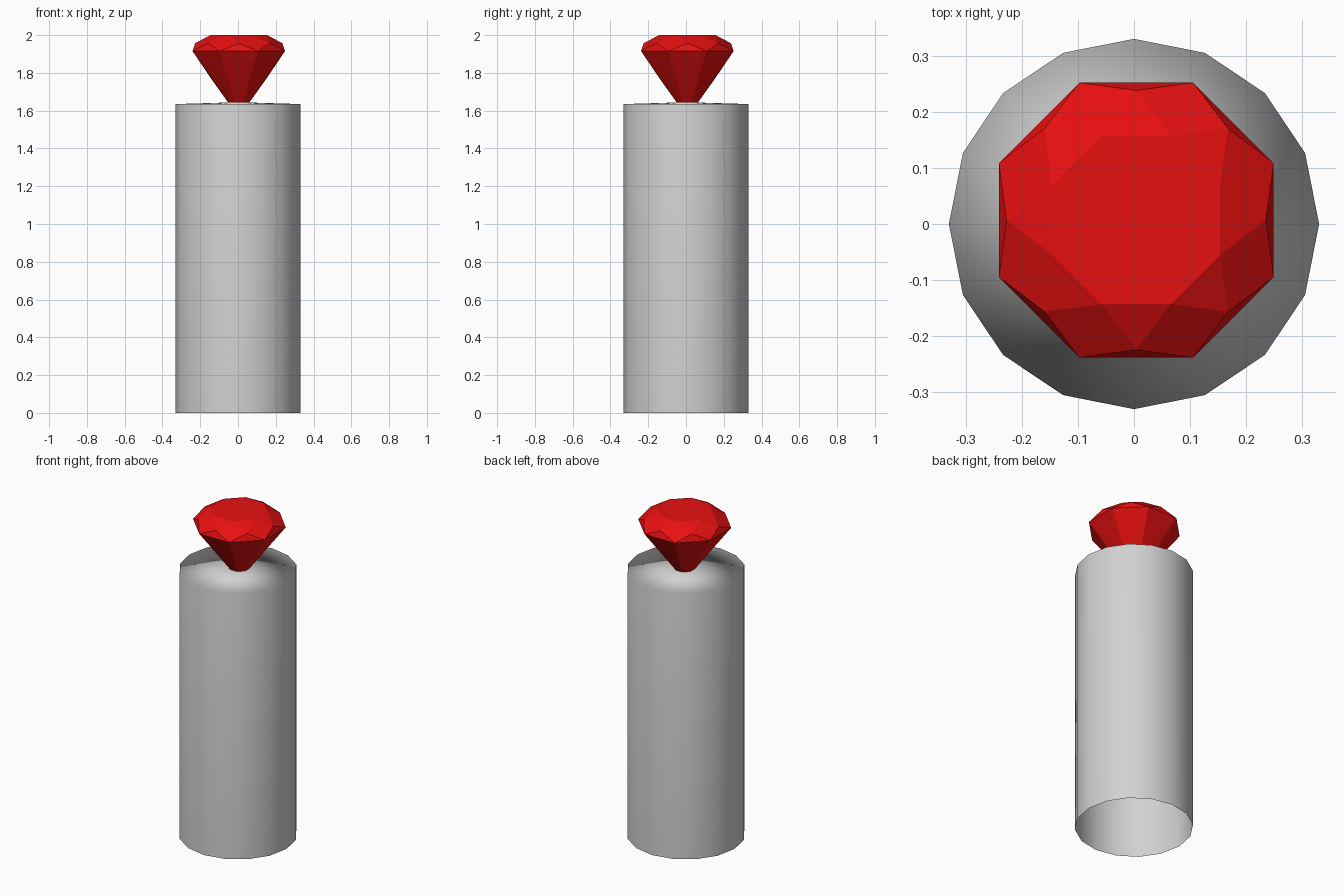
import bpy
import bmesh
from math import cos, sin, tau

cube = bpy.data.objects.get("Cube")
if cube:
    bpy.data.objects.remove(cube, do_unlink=True)


def make_material(name, rgb):
    mat = bpy.data.materials.new(name)
    mat.use_nodes = True
    mat.diffuse_color = (*rgb, 1)
    mat.node_tree.nodes["Principled BSDF"].inputs["Base Color"].default_value = (*rgb, 1)
    return mat


def add_ring(bm, sides, radius, z, turn=0.0):
    """Ring of vertices; turn is counted in steps of one side."""
    angles = [tau * (i + turn) / sides for i in range(sides)]
    return [bm.verts.new((radius * cos(a), radius * sin(a), z)) for a in angles]


def finish(bm, name, mat):
    mesh = bpy.data.meshes.new(name)
    bm.to_mesh(mesh)
    bm.free()
    mesh.materials.append(mat)
    obj = bpy.data.objects.new(name, mesh)
    bpy.context.collection.objects.link(obj)
    return obj


# Pillar: open at the bottom, closed on top by a very shallow fan
bm = bmesh.new()
sides = 16
foot = add_ring(bm, sides, 0.33, 0)
rim = add_ring(bm, sides, 0.33, 1.635)
peak = bm.verts.new((0, 0, 1.645))
for i in range(sides):
    j = (i + 1) % sides
    bm.faces.new((foot[i], foot[j], rim[j], rim[i]))
    bm.faces.new((rim[i], rim[j], peak))
for face in bm.faces:
    face.smooth = True
pillar = finish(bm, "pillar", make_material("stone grey", (0.64, 0.64, 0.64)))
# Large wall faces dominate the smooth shading at the rim
pillar.modifiers.new("area_normals", "WEIGHTED_NORMAL").mode = "FACE_AREA"

# Gem: eight-sided cut with table, star, kite and girdle facets
bm = bmesh.new()
sides = 8
table = add_ring(bm, sides, 0.162, 2.0, 0.5)
crown = add_ring(bm, sides, 0.231, 1.957, 1)
girdle = add_ring(bm, sides, 0.265, 1.915, 0.5)
pavilion = add_ring(bm, sides, 0.143, 1.765, 1)
tip = bm.verts.new((0, 0, 1.565))
bm.faces.new(table)
for i in range(sides):
    j = (i + 1) % sides
    bm.faces.new((table[j], table[i], crown[i]))
    bm.faces.new((table[j], crown[i], girdle[j], crown[j]))
    bm.faces.new((crown[i], girdle[i], girdle[j]))
    bm.faces.new((girdle[j], girdle[i], pavilion[i]))
    bm.faces.new((girdle[i], tip, pavilion[i]))
    bm.faces.new((girdle[j], pavilion[i], tip))
bmesh.ops.recalc_face_normals(bm, faces=bm.faces)
gem = finish(bm, "gem", make_material("ruby red", (0.8, 0.005, 0.005)))
gem.location = (0.004, 0.007, 0)
